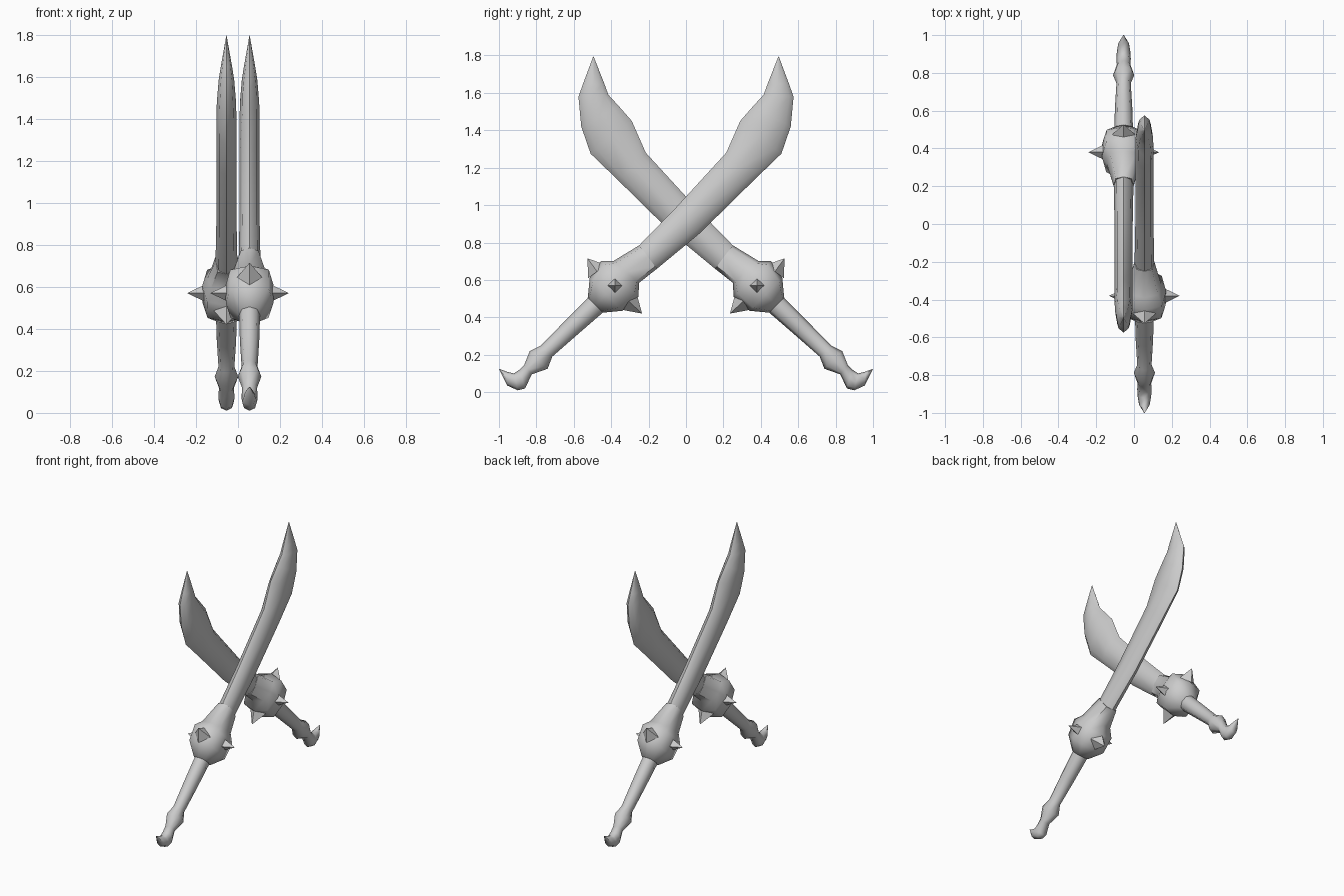
import bpy, bmesh, math
from mathutils import Vector

if "Cube" in bpy.data.objects:
    bpy.data.objects.remove(bpy.data.objects["Cube"], do_unlink=True)

STEEL = bpy.data.materials.new("grey steel")
STEEL.use_nodes = True
STEEL.diffuse_color = (0.6, 0.6, 0.6, 1)
STEEL.node_tree.nodes["Principled BSDF"].inputs["Base Color"].default_value = (0.6, 0.6, 0.6, 1)
OFFSET = 0.055  # sideways distance of each sword from the middle


def finish(bm, name, angle):
    """Turn a bmesh into a shaded object, plus its turned twin for the other sword."""
    bmesh.ops.recalc_face_normals(bm, faces=bm.faces)
    mesh = bpy.data.meshes.new(name)
    bm.to_mesh(mesh)
    bm.free()
    mesh.materials.append(STEEL)
    for side, turn in (("left", 0), ("right", math.pi)):
        obj = bpy.data.objects.new(f"{side}_sword_{name}", mesh)
        obj.rotation_euler.z = turn
        bpy.context.collection.objects.link(obj)
    bpy.ops.object.select_all(action="DESELECT")
    obj.select_set(True)
    bpy.context.view_layer.objects.active = obj
    bpy.ops.object.shade_smooth_by_angle(angle=math.radians(angle))


def loft(name, stations, fullness=0.72, angle=60):
    """Eight-sided rings, each from upper edge (y, z), lower edge (y, z), half thickness."""
    bm = bmesh.new()
    rings = []
    for uy, uz, ly, lz, thick in stations:
        upper, lower = Vector((OFFSET, uy, uz)), Vector((OFFSET, ly, lz))
        centre, half = (upper + lower) / 2, (upper - lower) / 2
        ring = []
        for i in range(8):
            a = i * math.pi / 4
            grow = fullness * math.sqrt(2) if i % 2 else 1
            p = centre + half * math.cos(a) * grow
            p.x += thick * math.sin(a) * grow
            ring.append(bm.verts.new(p))
        rings.append(ring)
    for r, s in zip(rings, rings[1:]):
        for i in range(8):
            j = (i + 1) % 8
            bm.faces.new((r[i], r[j], s[j], s[i]))
    bm.faces.new(rings[0])
    bm.faces.new(rings[-1])
    finish(bm, name, angle)


def spike(name, base, apex, radius):
    """Four-sided pyramid standing on the guard."""
    base, apex = Vector(base), Vector(apex)
    axis = apex - base
    bm = bmesh.new()
    bmesh.ops.create_cone(bm, cap_ends=True, segments=4, radius1=radius,
                          radius2=0, depth=axis.length)
    bmesh.ops.translate(bm, verts=bm.verts, vec=(0, 0, axis.length / 2))
    bmesh.ops.transform(bm, matrix=axis.to_track_quat("Z", "X").to_matrix().to_4x4(),
                        verts=bm.verts)
    bmesh.ops.translate(bm, verts=bm.verts, vec=base)
    finish(bm, name, 30)


# Hooked pommel, collar and grip
loft("handle", [
    (-1, .125, -.995, .115, .003),
    (-.96, .11, -.955, .035, .028),
    (-.92, .1, -.9, .01, .036),
    (-.89, .12, -.86, .02, .038),
    (-.865, .145, -.825, .095, .036),
    (-.835, .22, -.74, .125, .056),
    (-.775, .25, -.715, .19, .038),
    (-.65, .378, -.58, .308, .046),
    (-.525, .505, -.445, .425, .05),
])

# Bulging guard
loft("guard", [
    (-.525, .505, -.445, .425, .052),
    (-.515, .61, -.34, .435, .113),
    (-.455, .7, -.255, .51, .115),
    (-.39, .7, -.25, .585, .09),
    (-.25, .785, -.155, .66, .052),
], fullness=0.8)

# Curved blade, widest near the tip
loft("blade", [
    (-.25, .785, -.155, .66, .052),
    (-.06, .98, .075, .85, .048),
    (.215, 1.28, .36, 1.13, .048),
    (.29, 1.45, .51, 1.275, .048),
    (.36, 1.53, .56, 1.42, .046),
    (.415, 1.59, .575, 1.58, .037),
    (.435, 1.645, .55, 1.65, .027),
    (.494, 1.795, .496, 1.795, .001),
])

# Guard spikes: two across the blade plane, two sideways
spike("upper_spike", (OFFSET, -.475, .645), (OFFSET, -.527, .715), .06)
spike("lower_spike", (OFFSET, -.305, .485), (OFFSET, -.235, .42), .06)
for label, sign in (("outer_spike", 1), ("inner_spike", -1)):
    spike(label, (OFFSET + sign * .1, -.38, .57), (OFFSET + sign * .187, -.38, .57), .042)
